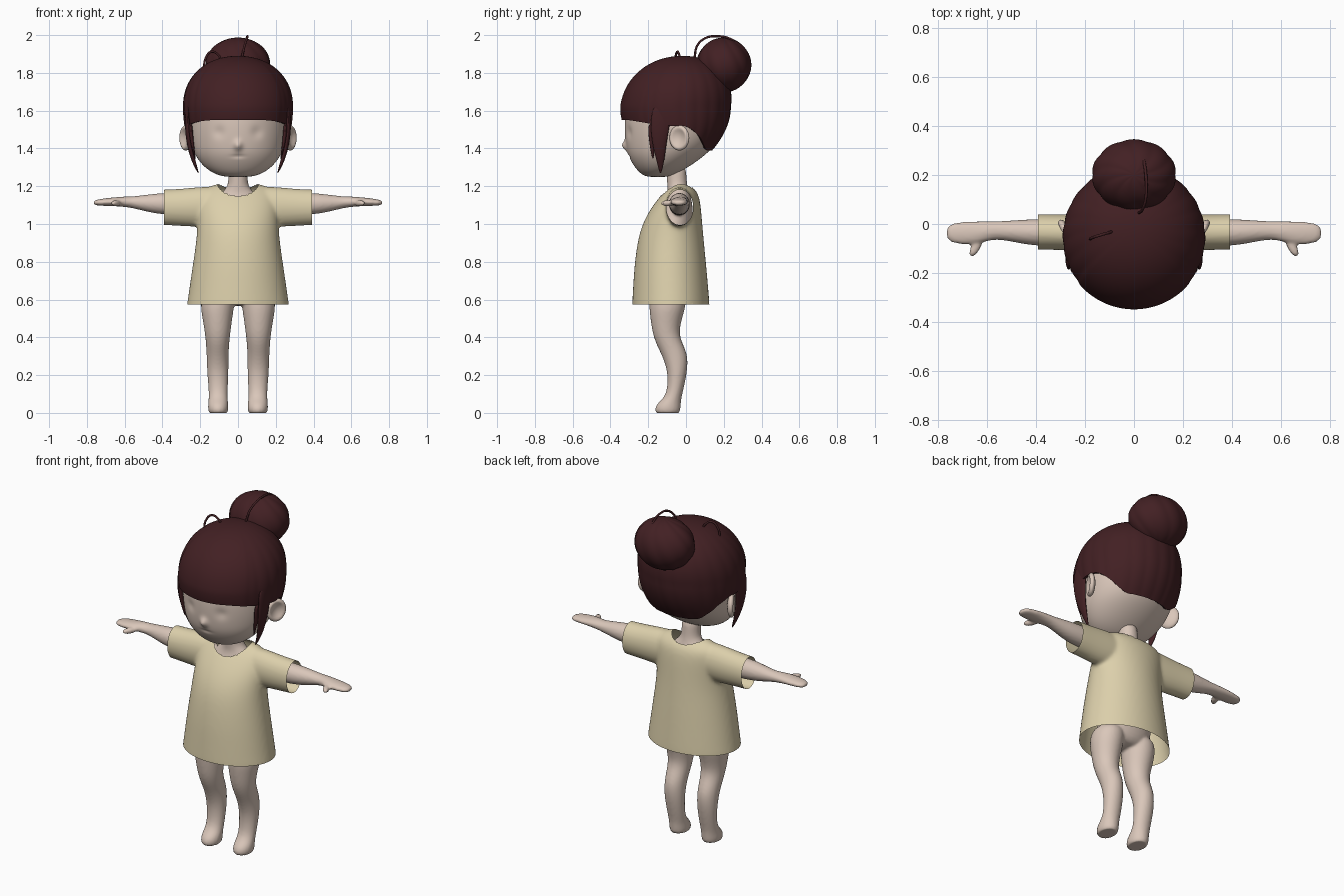
import bpy, bmesh, math
from math import sin, cos, pi, exp, radians
from mathutils import Vector, Matrix

if "Cube" in bpy.data.objects:
    bpy.data.objects.remove(bpy.data.objects["Cube"])


def material(name, rgb):
    m = bpy.data.materials.new(name)
    m.diffuse_color = (*rgb, 1)
    m.use_nodes = True
    m.node_tree.nodes["Principled BSDF"].inputs["Base Color"].default_value = m.diffuse_color
    return m


SKIN = material("skin", (0.70, 0.57, 0.49))
CLOTH = material("cream cloth", (0.72, 0.63, 0.41))
HAIR = material("dark brown hair", (0.055, 0.0145, 0.017))


def loft(bm, rings, axis="z", side=1, n=24):
    """rings: (position on axis, centre u, centre v, radius u, radius v)"""
    loops = []
    for p, cu, cv, ru, rv in rings:
        loop = []
        for i in range(n):
            a = 2 * pi * i / n
            u, v = cu + ru * cos(a), cv + rv * sin(a)
            co = (u * side, v, p) if axis == "z" else (p * side, u, v)
            loop.append(bm.verts.new(co))
        loops.append(loop)
    for a, b in zip(loops, loops[1:]):
        for i in range(n):
            j = (i + 1) % n
            bm.faces.new((a[i], a[j], b[j], b[i]))
    bm.faces.new(loops[0])
    bm.faces.new(loops[-1])


def ball(bm, centre, radii, rot=Matrix(), seg=32):
    m = Matrix.Translation(centre) @ rot.to_4x4() @ Matrix.Diagonal((*radii, 1))
    return bmesh.ops.create_uvsphere(bm, u_segments=seg, v_segments=seg // 2, radius=1, matrix=m)["verts"]


def finish(name, bm, mat, subsurf=0, voxel=0, smooth=0, solid=0):
    bmesh.ops.recalc_face_normals(bm, faces=bm.faces)
    me = bpy.data.meshes.new(name)
    bm.to_mesh(me)
    bm.free()
    ob = bpy.data.objects.new(name, me)
    bpy.context.collection.objects.link(ob)
    if subsurf:
        ob.modifiers.new("sub", "SUBSURF").levels = subsurf
    if voxel:
        r = ob.modifiers.new("remesh", "REMESH")
        r.mode, r.voxel_size = "VOXEL", voxel
    if smooth:
        s = ob.modifiers.new("smooth", "SMOOTH")
        s.factor, s.iterations = 0.5, smooth
    if solid:
        s = ob.modifiers.new("solid", "SOLIDIFY")
        s.thickness, s.offset = solid, -1
    bake(ob, mat)
    return ob


def bake(ob, mat):
    bpy.context.view_layer.update()
    dg = bpy.context.evaluated_depsgraph_get()
    me = bpy.data.meshes.new_from_object(ob.evaluated_get(dg))
    ob.modifiers.clear()
    ob.data = me
    me.materials.clear()
    me.materials.append(mat)
    me.shade_smooth()
    me.set_sharp_from_angle(angle=radians(50))


# Body: torso, neck, legs, arms and thumbs fused into one skin
bm = bmesh.new()
loft(bm, [(.565, 0, -.09, .09, .05), (.60, 0, -.09, .17, .095), (.75, 0, -.085, .17, .12),
          (.95, 0, -.075, .16, .11), (1.08, 0, -.045, .15, .085), (1.15, 0, -.035, .11, .06),
          (1.19, 0, -.045, .054, .053), (1.25, 0, -.05, .051, .053), (1.32, 0, -.055, .052, .054)])
LEG = [(-.012, .105, -.097, .047, .062), (.02, .105, -.098, .055, .069), (.05, .105, -.09, .053, .063),
       (.08, .105, -.07, .05, .046), (.13, .105, -.055, .051, .043), (.22, .107, -.045, .057, .052),
       (.30, .108, -.057, .058, .068), (.36, .108, -.085, .061, .071), (.42, .108, -.108, .067, .069),
       (.50, .109, -.105, .079, .084), (.57, .11, -.098, .091, .099), (.66, .1, -.09, .085, .095)]
ARM = [(.1, -.035, 1.1, .055, .06), (.25, -.035, 1.105, .056, .06), (.4, -.035, 1.107, .056, .058),
       (.48, -.03, 1.11, .046, .046), (.56, -.025, 1.115, .036, .03), (.60, -.03, 1.118, .041, .028),
       (.66, -.037, 1.118, .048, .023), (.72, -.037, 1.115, .046, .019), (.768, -.037, 1.112, .032, .013)]
for s in (1, -1):
    loft(bm, LEG, side=s)
    loft(bm, ARM, "x", s)
    ball(bm, (s * .645, -.093, 1.11), (.019, .047, .017), Matrix.Rotation(s * radians(28), 3, "Z"))
body = finish("body", bm, SKIN, subsurf=2, voxel=.008, smooth=4)
for v in body.data.vertices:
    v.co.z = max(v.co.z, 0)

# Head with small nose, eye hollows and mouth crease
bm = bmesh.new()
loft(bm, [(1.248, 0, -.15, .06, .05), (1.262, 0, -.147, .12, .09), (1.30, 0, -.13, .18, .142),
          (1.36, 0, -.105, .227, .203), (1.42, 0, -.08, .249, .24), (1.5, 0, -.065, .262, .262),
          (1.6, 0, -.06, .262, .265), (1.7, 0, -.05, .235, .235), (1.79, 0, -.04, .16, .16),
          (1.84, 0, -.04, .05, .05)], n=32)
head = finish("head", bm, SKIN, subsurf=3)


def bump(co, x, z, sx, sz):
    return exp(-((abs(co.x) - x) / sx) ** 2 - ((co.z - z) / sz) ** 2)


for v in head.data.vertices:
    if v.co.y < -.1:
        v.co.y += (-.022 * bump(v.co, 0, 1.415, .022, .025) + .008 * bump(v.co, .1, 1.485, .03, .03)
                   + .006 * bump(v.co, 0, 1.358, .035, .007))

# Ears with hollowed outer face
for s, nm in ((1, "left_ear"), (-1, "right_ear")):
    bm = bmesh.new()
    for v in ball(bm, (0, 0, 0), (.024, .058, .067)):
        r = (v.co.y / .058) ** 2 + (v.co.z / .067) ** 2
        if v.co.x > 0:
            v.co.x -= .026 * max(0, 1 - r * 1.6)
        v.co = Matrix.Rotation(radians(-28), 3, "Z") @ v.co
        v.co = Vector((s * (v.co.x + .276), v.co.y - .035, v.co.z + 1.456))
    finish(nm, bm, SKIN)

# Shirt: body and sleeves fused, then opened at hem, cuffs and neck
bm = bmesh.new()
loft(bm, [(.50, 0, -.08, .285, .21), (.575, 0, -.08, .272, .207), (.7, 0, -.082, .254, .198),
          (.8, 0, -.083, .239, .19), (.95, 0, -.08, .217, .172), (1.05, 0, -.0625, .217, .146),
          (1.12, 0, -.042, .215, .118), (1.17, 0, -.028, .2, .09), (1.203, 0, -.028, .15, .055),
          (1.217, 0, -.028, .09, .025)])
for s in (1, -1):
    loft(bm, [(.05, -.035, 1.095, .075, .108), (.2, -.035, 1.09, .075, .108), (.3, -.034, 1.088, .073, .099),
              (.39, -.032, 1.088, .073, .095), (.45, -.032, 1.088, .073, .095)], "x", s)
shirt = finish("shirt", bm, CLOTH, subsurf=2, voxel=.01, smooth=8)
bm = bmesh.new()
bm.from_mesh(shirt.data)
for co, no in (((0, 0, .575), (0, 0, -1)), ((.392, 0, 0), (1, 0, 0)), ((-.392, 0, 0), (-1, 0, 0))):
    bmesh.ops.bisect_plane(bm, geom=bm.verts[:] + bm.edges[:] + bm.faces[:],
                           plane_co=co, plane_no=no, clear_outer=True)
NX, NY, NC = .108, .09, -.045


def neck_r(c):
    return math.hypot(c.x / NX, (c.y - NC) / NY)


hole = [f for f in bm.faces if f.calc_center_median().z > 1.1 and neck_r(f.calc_center_median()) < 1]
bmesh.ops.delete(bm, geom=hole, context="FACES")
for v in bm.verts:
    if v.is_boundary and v.co.z > 1.1 and abs(v.co.x) < .2:
        k = neck_r(v.co)
        v.co.x, v.co.y = v.co.x / k, NC + (v.co.y - NC) / k
bm.to_mesh(shirt.data)
bm.free()

# Hair cap: dome whose lower edge follows the fringe, ears and nape
def smoothstep(t):
    t = min(1, max(0, t))
    return t * t * (3 - 2 * t)


def hair_point(a, t):
    d = abs(math.degrees(a))
    edge = 1.55 - .03 * smoothstep((d - 25) / 60) - .13 * smoothstep((d - 95) / 55)
    z = edge + (1.89 - edge) * sin(t * pi / 2)
    cy = -.053
    if z > 1.62:
        h = min(1, (z - 1.62) / .27)
        rx = ry = .29 * max(0, 1 - h ** 2.2) ** (1 / 2.1)
        cy += .035 * h
    else:
        q = (1.62 - z) ** 2
        rx, ry = .29 - .8 * q, .29 - 1.85 * q
    fringe = .006 * (1 - smoothstep((d - 48) / 6)) * (1 - t)
    ridge = 1 + .014 * (abs(sin(11 * a + 2 * t)) - .6) * (1 - t) * smoothstep((d - 40) / 20)
    return Vector(((rx + fringe) * ridge * sin(a), cy - (ry + fringe) * ridge * cos(a), z))


bm = bmesh.new()
COLS, ROWS = 160, 36
grid = [[bm.verts.new(hair_point(2 * pi * i / COLS - pi, j / ROWS)) for i in range(COLS)] for j in range(ROWS)]
top = bm.verts.new((0, -.018, 1.89))
for j in range(ROWS):
    for i in range(COLS):
        k = (i + 1) % COLS
        if j < ROWS - 1:
            bm.faces.new((grid[j][i], grid[j][k], grid[j + 1][k], grid[j + 1][i]))
        else:
            bm.faces.new((grid[j][i], grid[j][k], top))
finish("hair_cap", bm, HAIR, solid=.015)

# Hair bun with swirled strands
bm = bmesh.new()
for v in ball(bm, (0, 0, 0), (1, 1, 1), seg=72):
    lon, lat = math.atan2(v.co.y, v.co.x), math.asin(max(-1, min(1, v.co.z)))
    f = 1 - .03 * (1 - abs(sin(5 * lon + 2 * lat))) * cos(lat)
    v.co = Vector((v.co.x * .173, v.co.y * .146, v.co.z * .145)) * f + Vector((0, .2, 1.842))
finish("hair_bun", bm, HAIR)

# Side locks hanging in front of the ears
for s, nm in ((1, "left_lock"), (-1, "right_lock")):
    bm = bmesh.new()
    loft(bm, [(1.64, .262, -.13, .012, .04), (1.55, .268, -.135, .014, .055), (1.47, .264, -.14, .015, .045),
              (1.40, .253, -.14, .014, .034), (1.33, .235, -.135, .011, .02), (1.265, .208, -.135, .003, .004)],
         side=s, n=16)
    loft(bm, [(1.54, .252, -.18, .012, .025), (1.44, .246, -.18, .01, .017), (1.34, .225, -.175, .003, .004)],
         side=s, n=12)
    finish(nm, bm, HAIR, subsurf=2)

# Loose hair strands
def strand(name, pts, r=.006):
    cu = bpy.data.curves.new(name, "CURVE")
    cu.dimensions, cu.bevel_depth, cu.bevel_resolution = "3D", r, 3
    sp = cu.splines.new("BEZIER")
    sp.bezier_points.add(len(pts) - 1)
    for bp, p in zip(sp.bezier_points, pts):
        bp.co = p
        bp.handle_left_type = bp.handle_right_type = "AUTO"
    tmp = bpy.data.objects.new(name + "_path", cu)
    bpy.context.collection.objects.link(tmp)
    bpy.context.view_layer.update()
    me = bpy.data.meshes.new_from_object(tmp.evaluated_get(bpy.context.evaluated_depsgraph_get()))
    bpy.data.objects.remove(tmp)
    ob = bpy.data.objects.new(name, me)
    bpy.context.collection.objects.link(ob)
    bake(ob, HAIR)


strand("bun_strand", [(.02, .045, 1.88), (.035, .06, 1.945), (.048, .105, 1.985), (.05, .17, 1.994),
                      (.045, .23, 1.982), (.035, .28, 1.95)])
strand("crown_strand", [(-.18, -.062, 1.82), (-.172, -.057, 1.875), (-.14, -.046, 1.912),
                        (-.105, -.036, 1.895), (-.085, -.03, 1.86)])
